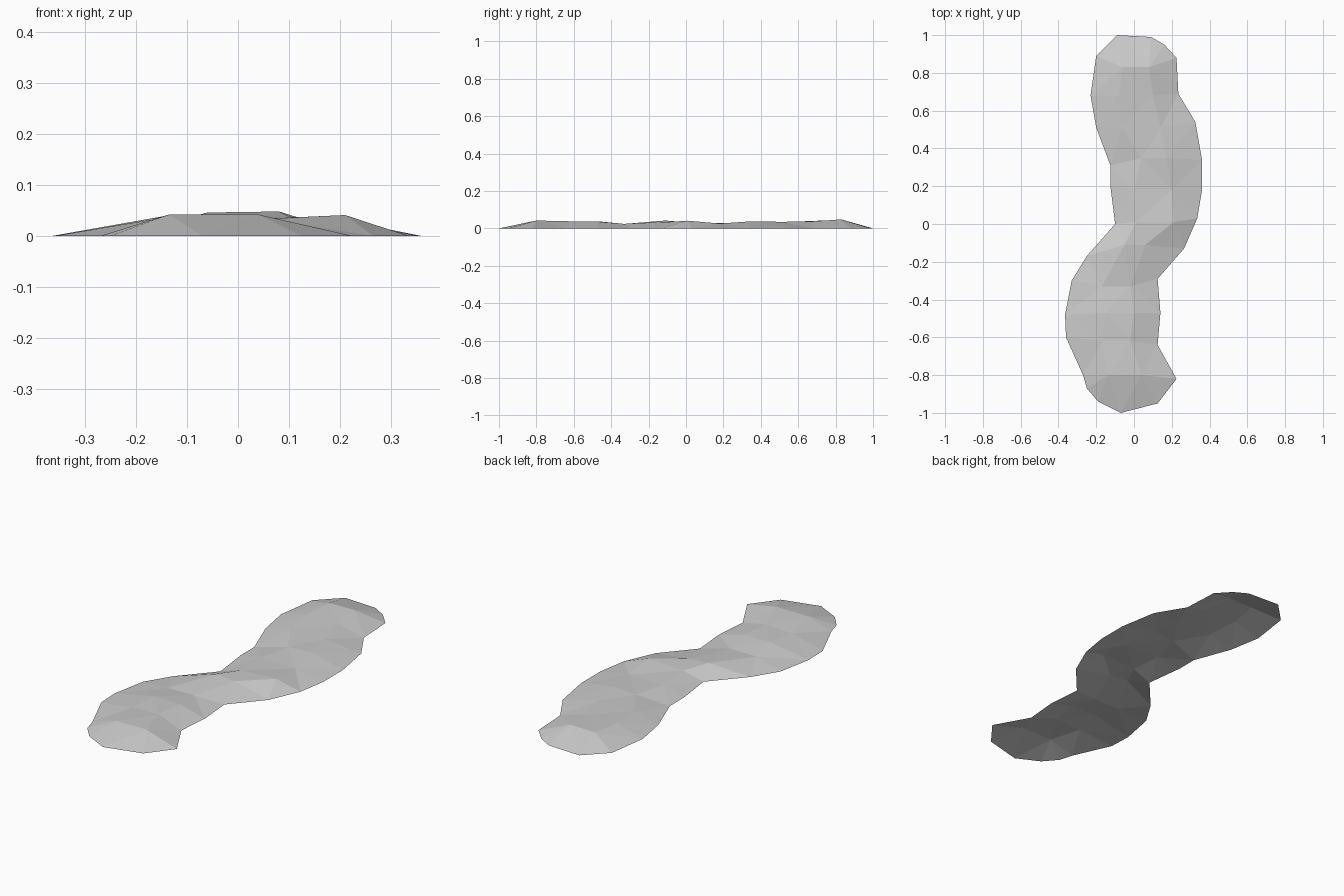
import bpy
import bmesh

cube = bpy.data.objects.get("Cube")
if cube:
    bpy.data.objects.remove(cube, do_unlink=True)

# Plain grey stone colour
grey = bpy.data.materials.new("plain_grey")
grey.use_nodes = True
grey.diffuse_color = (0.6, 0.6, 0.6, 1)
grey.node_tree.nodes["Principled BSDF"].inputs["Base Color"].default_value = (0.6, 0.6, 0.6, 1)

# Cross-sections, front to back:
# left edge x, y | ridge y | left ridge x, z | right ridge x, z | right edge x, y
SECTIONS = [
    (-.27, -.80, -.80, -.135, .042, .04, .042, .225, -.82),
    (-.36, -.60, -.62, -.17, .032, -.02, .038, .125, -.64),
    (-.365, -.48, -.47, -.15, .038, 0, .036, .14, -.47),
    (-.33, -.30, -.33, -.17, .022, -.02, .024, .125, -.29),
    (-.25, -.17, -.11, -.05, .042, .06, .034, .265, -.13),
    (-.10, 0, .01, .01, .032, .21, .041, .335, .03),
    (-.125, .20, .18, 0, .028, .2, .026, .36, .18),
    (-.125, .31, .35, .04, .03, .17, .038, .36, .34),
    (-.20, .51, .51, -.06, .033, .14, .035, .325, .54),
    (-.23, .68, .68, -.08, .040, .1, .038, .235, .69),
    (-.20, .89, .83, -.06, .046, .08, .048, .225, .88),
]

bm = bmesh.new()

# Raised winding strip, open underneath
rows = []
for lx, ly, my, ax, az, bx, bz, rx, ry in SECTIONS:
    points = [(lx, ly, 0), (ax, my, az), (bx, my, bz), (rx, ry, 0)]
    rows.append([bm.verts.new(p) for p in points])
for near, far in zip(rows, rows[1:]):
    for i in range(3):
        bm.faces.new((near[i], near[i + 1], far[i + 1], far[i]))


# Rounded ends: a fan around each ridge point, sloping to the ground
def add_end(row, left_rim, right_rim):
    left, a, b, right = row
    rim_a = [left] + [bm.verts.new((x, y, 0)) for x, y in left_rim]
    rim_b = [rim_a[-1]] + [bm.verts.new((x, y, 0)) for x, y in right_rim] + [right]
    for hub, rim in ((a, rim_a), (b, rim_b)):
        for p, q in zip(rim, rim[1:]):
            bm.faces.new((hub, p, q))
    bm.faces.new((a, rim_a[-1], b))


add_end(rows[0], [(-.25, -.87), (-.19, -.94), (-.07, -1)], [(.125, -.95)])
add_end(rows[-1], [(-.09, 1)], [(.09, .99), (.16, .95)])

# Facet the surface and face it upward
bmesh.ops.triangulate(bm, faces=bm.faces[:])
bm.normal_update()
bmesh.ops.reverse_faces(bm, faces=[f for f in bm.faces if f.normal.z < 0])

mesh = bpy.data.meshes.new("winding_path")
bm.to_mesh(mesh)
bm.free()
mesh.materials.append(grey)
path = bpy.data.objects.new("winding_path", mesh)
bpy.context.collection.objects.link(path)
